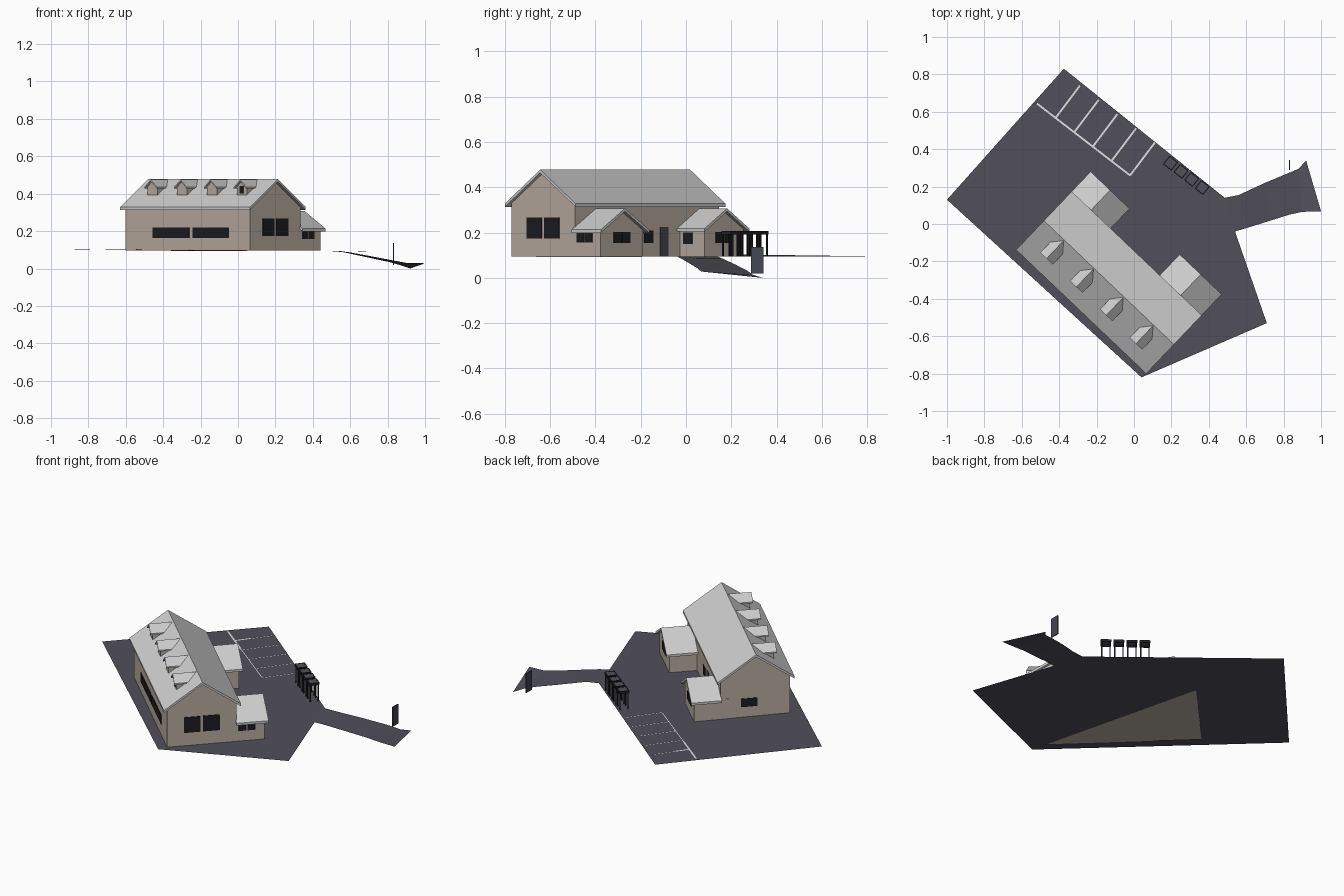
import bpy, math
from mathutils import Matrix, Vector

if "Cube" in bpy.data.objects:
    bpy.data.objects.remove(bpy.data.objects["Cube"])

def mat(name, r, g, b):
    m = bpy.data.materials.new(name)
    m.diffuse_color = (r, g, b, 1)
    m.use_nodes = True
    m.node_tree.nodes["Principled BSDF"].inputs["Base Color"].default_value = m.diffuse_color
    return m

WALL = mat("beige_wall", 0.50, 0.43, 0.37)
ROOF = mat("light_grey_roof", 0.62, 0.62, 0.62)
ASPHALT = mat("asphalt", 0.082, 0.080, 0.105)
GLASS = mat("dark_glass", 0.012, 0.012, 0.014)
SLATE = mat("slate_panel", 0.06, 0.065, 0.085)
PAINT = mat("white_paint", 0.75, 0.75, 0.75)
METAL = mat("black_metal", 0.015, 0.015, 0.018)

GZ = 0.095  # ground height
# house frame: u runs along the ridge, v across it
HOUSE = Matrix.Translation((-0.134, -0.313, 0)) @ Matrix.Rotation(math.radians(-43.6), 4, 'Z')

def mesh(name, verts, faces, material, frame=Matrix()):
    me = bpy.data.meshes.new(name)
    me.from_pydata([frame @ Vector(v) for v in verts], [], faces)
    me.materials.append(material)
    me.update()
    ob = bpy.data.objects.new(name, me)
    bpy.context.collection.objects.link(ob)
    return ob

def box(name, lo, hi, material, frame=Matrix()):
    v = [(x, y, z) for x in (lo[0], hi[0]) for y in (lo[1], hi[1]) for z in (lo[2], hi[2])]
    f = [(0, 1, 3, 2), (4, 6, 7, 5), (0, 4, 5, 1), (2, 3, 7, 6), (0, 2, 6, 4), (1, 5, 7, 3)]
    return mesh(name, v, f, material, frame)

def prism(name, profile, a, b, along, material):
    """Extrude a (side, height) profile along u or v of the house."""
    put = (lambda s, z, t: (t, s, z)) if along == 'u' else (lambda s, z, t: (s, t, z))
    n = len(profile)
    verts = [put(s, z, t) for t in (a, b) for s, z in profile]
    faces = [tuple(range(n)), tuple(range(2 * n - 1, n - 1, -1))]
    faces += [(i, i + n, (i + 1) % n + n, (i + 1) % n) for i in range(n)]
    if along == 'u':
        faces = [f[::-1] for f in faces]
    ob = mesh(name, verts, [f[::-1] for f in faces], material, HOUSE)
    return ob

def gable(name, mid, wall_half, roof_half, base, ridge, eave, walls, roof, along, thick=0.014):
    """Walls with gable ends plus an overhanging chevron roof."""
    slope = (ridge - eave) / roof_half
    top = ridge - thick * 0.9
    side = top - slope * wall_half
    prism(name + "_walls", [(mid - wall_half, base), (mid + wall_half, base),
          (mid + wall_half, side), (mid, top), (mid - wall_half, side)], *walls, along, WALL)
    prism(name + "_roof", [(mid - roof_half, eave - thick), (mid, ridge - thick),
          (mid + roof_half, eave - thick), (mid + roof_half, eave), (mid, ridge),
          (mid - roof_half, eave)], *roof, along, ROOF)

# house body, two wings
gable("house", 0, 0.194, 0.2155, GZ, 0.478, 0.328, (-0.46, 0.46), (-0.48, 0.48), 'u')
gable("east_wing", 0.325, 0.135, 0.155, GZ, 0.307, 0.213, (0.15, 0.35), (0.19, 0.37), 'v')
gable("west_wing", -0.3365, 0.1245, 0.1435, GZ, 0.307, 0.218, (0.15, 0.343), (0.19, 0.362), 'v')

# four dormers on the long front slope
for i, u in enumerate((-0.33, -0.11, 0.11, 0.33)):
    gable(f"dormer_{i}", u, 0.037, 0.046, 0.36, 0.475, 0.436, (-0.123, -0.01), (-0.137, -0.004), 'v', 0.008)
box("dormer_window", (0.317, -0.126, 0.40), (0.343, -0.122, 0.442), GLASS, HOUSE)

# windows and door as thin plates: facing axis, wall position, range, heights
def pane(name, axis, pos, a, b, z0, z1, material=GLASS):
    t = 0.003
    if axis == 'u':
        box(name, (pos - t, a, z0), (pos + t, b, z1), material, HOUSE)
    else:
        box(name, (a, pos - t, z0), (b, pos + t, z1), material, HOUSE)

pane("front_window_left", 'v', -0.194, -0.26, 0.01, 0.163, 0.218)
pane("front_window_right", 'v', -0.194, 0.035, 0.305, 0.163, 0.218)
for s in (-1, 1):
    a, b = sorted((s * 0.007, s * 0.1))
    pane("gable_window", 'u', 0.46, a, b, 0.173, 0.267)
    a, b = sorted((s * 0.003, s * 0.047))
    pane("east_wing_side_window", 'u', 0.46, 0.253 + a, 0.253 + b, 0.157, 0.203)
    a, b = sorted((s * 0.003, s * 0.053))
    pane("east_wing_window", 'v', 0.35, 0.325 + a, 0.325 + b, 0.155, 0.203)
    pane("west_wing_window", 'v', 0.343, -0.3365 + a, -0.3365 + b, 0.155, 0.203)
pane("west_wing_side_window", 'u', -0.212, 0.215, 0.27, 0.15, 0.2)
pane("back_window", 'v', 0.194, -0.04, 0.02, 0.155, 0.21)
pane("end_window", 'u', -0.46, -0.01, 0.08, 0.16, 0.21)
pane("door", 'v', 0.194, -0.135, -0.085, GZ, 0.225, SLATE)

# car park and sloping driveway
mesh("car_park", [(-0.375, 0.83, GZ), (-1, 0.13, 0.105), (0.04, -0.82, GZ), (0.71, -0.53, 0.092),
     (0.54, -0.04, 0.094), (0.485, 0.14, 0.094)], [(0, 1, 2), (0, 2, 5), (2, 4, 5), (2, 3, 4)], ASPHALT)
left = [(0.485, 0.14, 0.094), (0.56, 0.155, 0.088), (0.70, 0.22, 0.058), (0.82, 0.27, 0.032), (0.88, 0.295, 0.014), (0.92, 0.34, 0)]
right = [(0.54, -0.04, 0.094), (0.60, -0.022, 0.086), (0.72, 0.015, 0.064), (0.83, 0.05, 0.043), (0.90, 0.065, 0.03), (1.0, 0.068, 0.028)]
n = len(left)
mesh("driveway", left + right, [(i, i + n, i + n + 1, i + 1) for i in range(n - 1)], ASPHALT)

# painted parking bays
def stripe(name, p, q, w=0.005):
    p, q = Vector((*p, 0.099)), Vector((*q, 0.099))
    d = (q - p).normalized()
    s = Vector((-d.y, d.x, 0)) * w
    mesh(name, [p - s, q - s, q + s, p + s], [(0, 1, 2, 3)], PAINT)

stripe("bay_line", (-0.519, 0.644), (-0.021, 0.26))
for i in range(5):
    t = i / 4
    stripe(f"bay_divider_{i}", (-0.417 + 0.396 * t, 0.57 - 0.31 * t), (-0.289 + 0.401 * t, 0.74 - 0.304 * t))

# row of four small posted canopies
for i in range(4):
    t = i / 3
    F = Matrix.Translation((0.195 + 0.17 * t, 0.325 - 0.13 * t, 0)) @ Matrix.Rotation(math.radians(-38.6), 4, 'Z')
    h, w = 0.026, 0.003
    box(f"canopy_top_{i}", (-h, -h, 0.2), (h, h, 0.206), ASPHALT, F)
    for a in (-1, 1):
        for b in (-1, 1):
            x, y = a * (h - w), b * (h - w)
            box(f"canopy_post_{i}", (x - w, y - w, GZ), (x + w, y + w, 0.2), METAL, F)
        box(f"canopy_rail_{i}", (-h, a * h - w, 0.192), (h, a * h + w, 0.207), METAL, F)
        box(f"canopy_rail_{i}", (a * h - w, -h, 0.192), (a * h + w, h, 0.207), METAL, F)

# roadside sign board
box("sign_board", (0.828, 0.288, 0.02), (0.834, 0.342, 0.137), SLATE)
